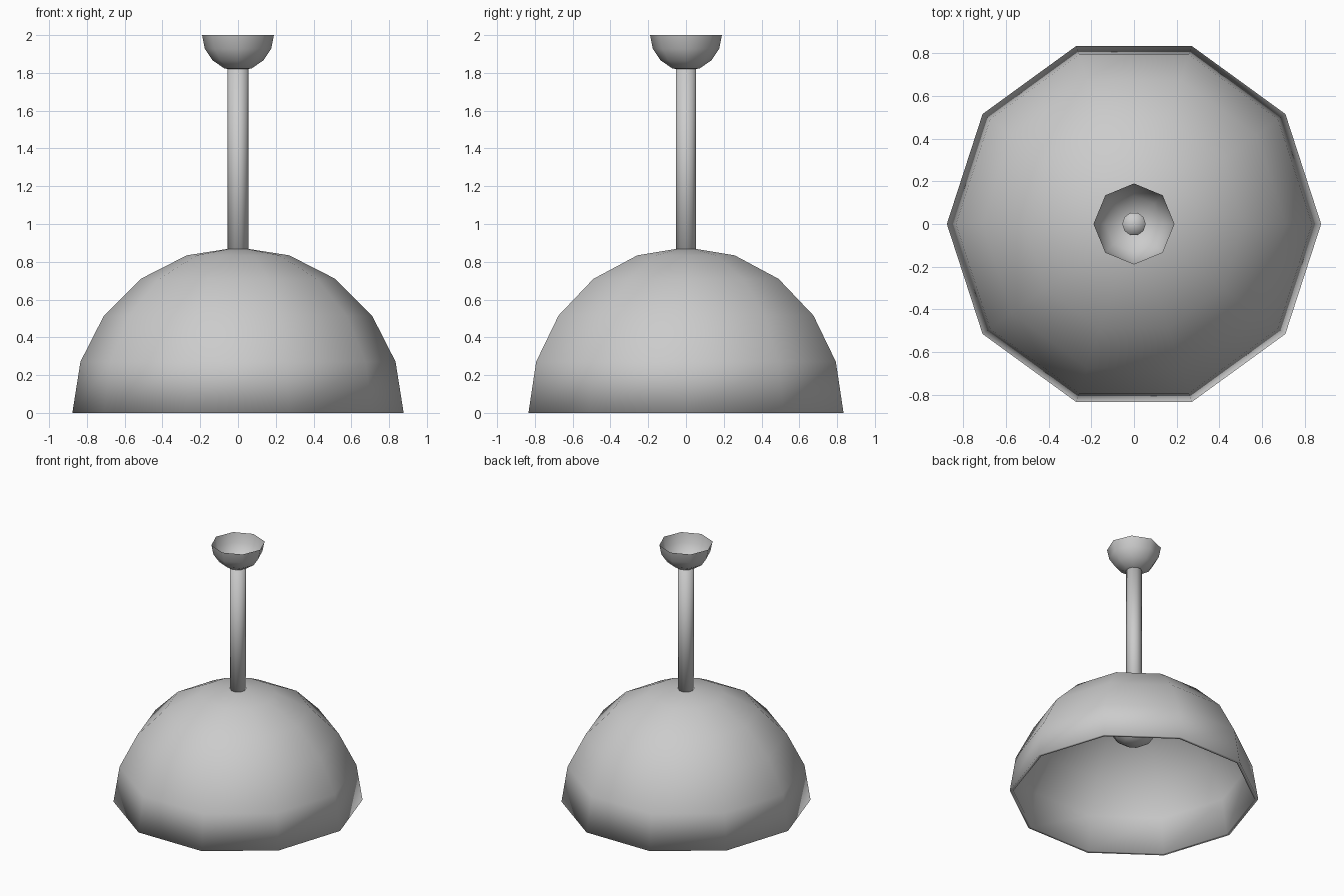
import bpy, math

if "Cube" in bpy.data.objects:
    bpy.data.objects.remove(bpy.data.objects["Cube"])

def revolve(name, profile, sides):
    """Spin (radius, z) points around z; zero radius makes a pole."""
    verts, faces, rings = [], [], []
    for r, z in profile:
        start = len(verts)
        if r < 1e-5:
            verts.append((0, 0, z))
            rings.append([start] * sides)
        else:
            for i in range(sides):
                a = 2 * math.pi * i / sides
                verts.append((r * math.cos(a), r * math.sin(a), z))
            rings.append(list(range(start, start + sides)))
    for low, high in zip(rings, rings[1:]):
        for i in range(sides):
            j = (i + 1) % sides
            quad = [low[i], low[j], high[j], high[i]]
            faces.append(list(dict.fromkeys(quad)))
    mesh = bpy.data.meshes.new(name)
    mesh.from_pydata(verts, [], faces)
    mesh.polygons.foreach_set("use_smooth", [True] * len(mesh.polygons))
    obj = bpy.data.objects.new(name, mesh)
    bpy.context.collection.objects.link(obj)
    return obj

def arc(radius, centre_z, start, end, steps):
    """Profile points along a vertical arc, angles in degrees from the equator."""
    pts = []
    for i in range(steps + 1):
        a = math.radians(start + (end - start) * i / steps)
        pts.append((radius * math.cos(a), centre_z + radius * math.sin(a)))
    return pts

# Hemispherical shade: inner and outer skins joined by a thin rim
outer, inner = 0.877, 0.852
revolve("lamp_shade", arc(inner, 0, 90, 0, 5) + arc(outer, 0, 0, 90, 5), 10)

# Hanging rod, running from the bulb up into the ceiling cup
rod = 0.055
revolve("hanging_rod", [(0, 0.72), (rod, 0.72), (rod, 1.85), (0, 1.85)], 10)

# Open ceiling cup
revolve("ceiling_cup", arc(0.19, 2.0, -90, 0, 4), 8)

# Round bulb inside the shade
revolve("bulb", arc(0.19, 0.6, -90, 90, 8), 10)
